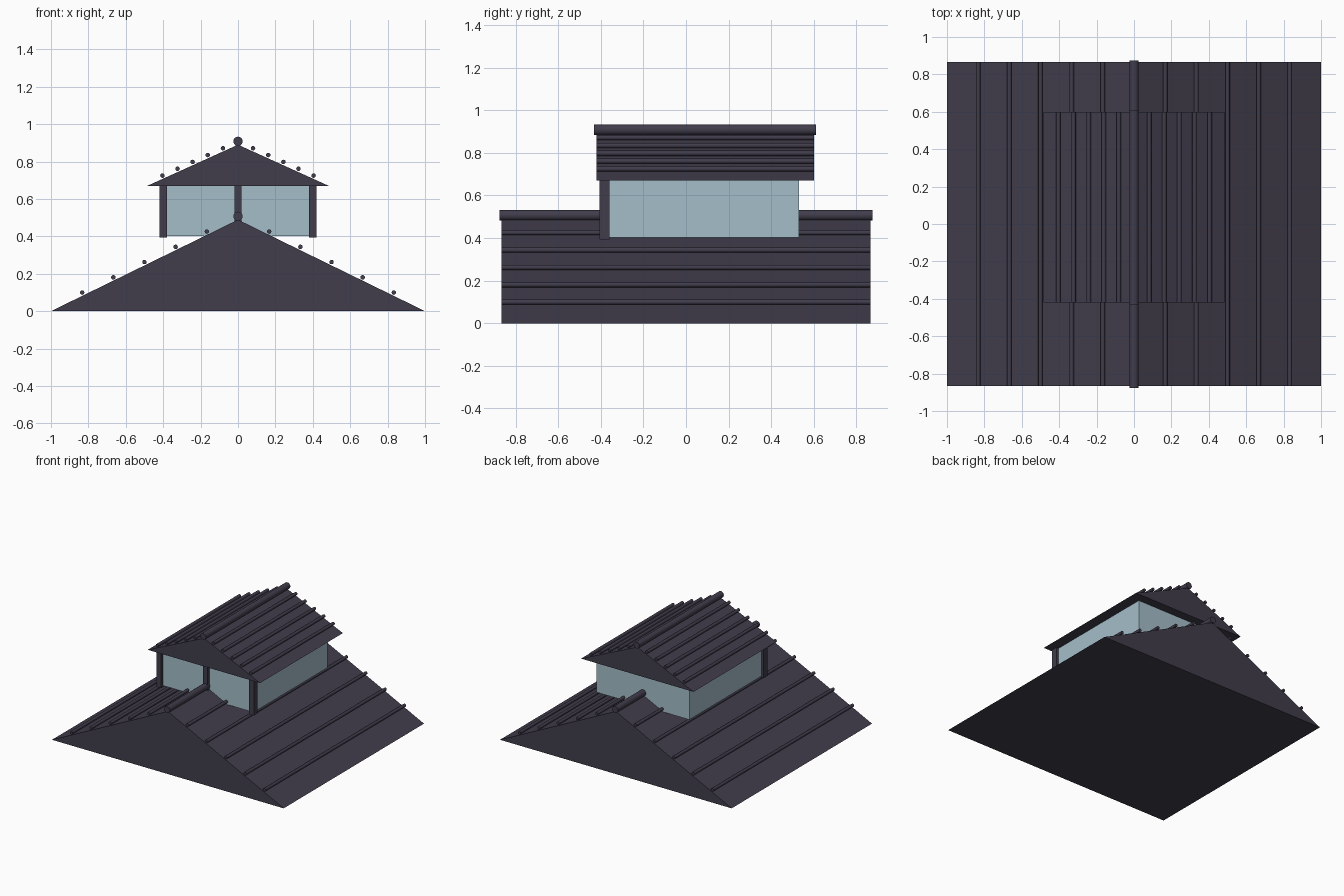
import bpy, math

if "Cube" in bpy.data.objects:
    bpy.data.objects.remove(bpy.data.objects["Cube"])


def material(name, rgb):
    m = bpy.data.materials.new(name)
    m.diffuse_color = (*rgb, 1)
    m.use_nodes = True
    m.node_tree.nodes["Principled BSDF"].inputs["Base Color"].default_value = m.diffuse_color
    return m


SLATE = material("dark slate", (0.052, 0.046, 0.071))
GLASS = material("pale blue glass", (0.376, 0.515, 0.591))


def box(name, lo, hi, mat):
    bpy.ops.mesh.primitive_cube_add(size=1, location=[(a + b) / 2 for a, b in zip(lo, hi)])
    o = bpy.context.object
    o.name = name
    o.scale = [b - a for a, b in zip(lo, hi)]
    o.data.materials.append(mat)
    return o


def rod(name, x, z, y0, y1, r, sides):
    # round bar running front to back
    bpy.ops.mesh.primitive_cylinder_add(vertices=sides, radius=r, depth=y1 - y0,
                                        location=(x, (y0 + y1) / 2, z),
                                        rotation=(math.pi / 2, 0, 0))
    o = bpy.context.object
    o.name = name
    o.data.materials.append(SLATE)
    bpy.ops.object.shade_smooth_by_angle(angle=math.radians(50))
    return o


def gable_roof(name, half, z0, z1, y0, y1):
    # solid triangular prism
    verts = [(x, y, z) for y in (y0, y1) for x, z in ((-half, z0), (half, z0), (0, z1))]
    faces = [(0, 1, 2), (5, 4, 3), (0, 3, 4, 1), (1, 4, 5, 2), (2, 5, 3, 0)]
    me = bpy.data.meshes.new(name)
    me.from_pydata(verts, [], faces)
    me.materials.append(SLATE)
    bpy.context.collection.objects.link(bpy.data.objects.new(name, me))
    # ribs evenly spaced down both slopes
    for i in range(1, 6):
        t = i / 6
        for s in (-1, 1):
            rod(name + "_rib", s * half * t, z1 + (z0 - z1) * t + 0.018, y0, y1, 0.012, 12)
    # ridge cap
    rod(name + "_ridge", 0, z1 + 0.018, y0 - 0.011, y1 + 0.01, 0.025, 16)


# main roof and raised upper roof
gable_roof("main_roof", 1.0, 0.0, 0.489, -0.865, 0.865)
gable_roof("upper_roof", 0.485, 0.67, 0.89, -0.42, 0.60)

# glazed room between the roofs
box("glass_room", (-0.4, -0.38, 0.403), (0.4, 0.53, 0.672), GLASS)

# front posts
for x in (-0.4, 0, 0.4):
    box("front_post", (x - 0.02, -0.405, 0.393), (x + 0.02, -0.358, 0.675), SLATE)
